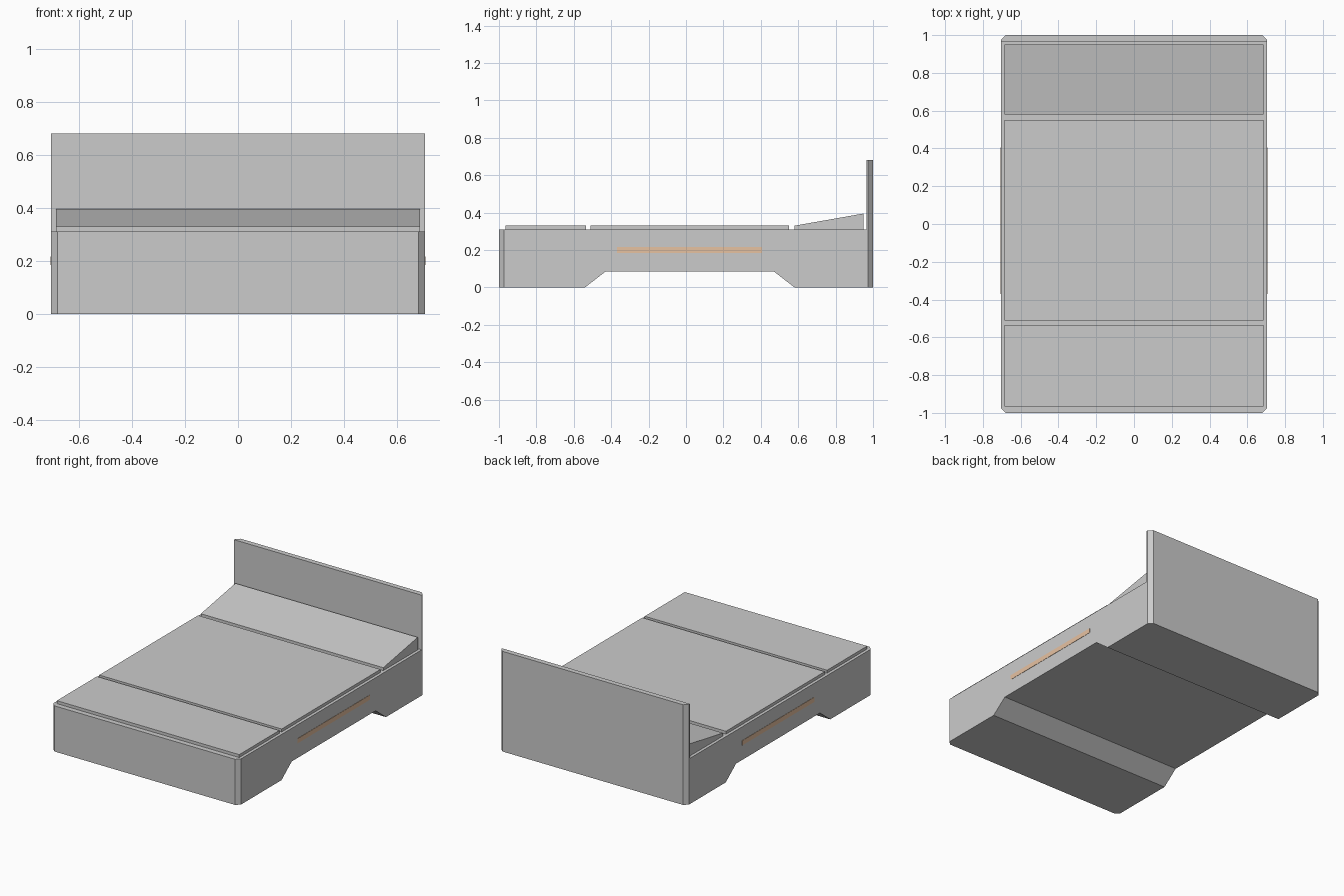
import bpy
import bmesh

cube = bpy.data.objects.get("Cube")
if cube:
    bpy.data.objects.remove(cube, do_unlink=True)


def material(name, color):
    mat = bpy.data.materials.new(name)
    mat.use_nodes = True
    mat.diffuse_color = (*color, 1)
    mat.node_tree.nodes["Principled BSDF"].inputs["Base Color"].default_value = (*color, 1)
    return mat


GREY = material("light grey", (0.6, 0.6, 0.6))
ORANGE = material("pale orange", (0.83, 0.56, 0.37))

HALF = 0.705      # half width of the frame
MATTRESS = 0.685  # half width of the mattress
DECK = 0.31       # top of the frame
PAD = 0.33        # top of the flat mattress parts


def prism(name, profile, x0, x1, mat, bevel_y=None):
    """Extrude a (y, z) profile along x; optionally chamfer the upright edges at bevel_y."""
    bm = bmesh.new()
    face = bm.faces.new([bm.verts.new((x0, y, z)) for y, z in profile])
    extruded = bmesh.ops.extrude_face_region(bm, geom=[face])["geom"]
    moved = [v for v in extruded if isinstance(v, bmesh.types.BMVert)]
    bmesh.ops.translate(bm, verts=moved, vec=(x1 - x0, 0, 0))
    bmesh.ops.recalc_face_normals(bm, faces=bm.faces)
    if bevel_y is not None:
        upright = [e for e in bm.edges
                   if all(abs(v.co.y - bevel_y) < 1e-4 for v in e.verts)
                   and abs(e.verts[0].co.x - e.verts[1].co.x) < 1e-4]
        bmesh.ops.bevel(bm, geom=upright, offset=0.026, segments=1,
                        affect='EDGES', clamp_overlap=True)
    mesh = bpy.data.meshes.new(name)
    bm.to_mesh(mesh)
    bm.free()
    mesh.materials.append(mat)
    obj = bpy.data.objects.new(name, mesh)
    bpy.context.collection.objects.link(obj)
    return obj


def box(y0, y1, z0, z1):
    return [(y0, z0), (y1, z0), (y1, z1), (y0, z1)]


# Frame with a raised middle underneath
prism("bed_frame",
      [(-1, 0), (-0.54, 0), (-0.43, 0.085), (0.47, 0.085), (0.58, 0),
       (0.965, 0), (0.965, DECK), (-1, DECK)],
      -HALF, HALF, GREY, bevel_y=-1)

# Tall headboard
prism("headboard", box(0.965, 1, 0, 0.68), -HALF, HALF, GREY, bevel_y=1)

# Mattress in three parts, the last one tilted up
prism("foot_mattress", box(-0.965, -0.535, DECK, PAD), -MATTRESS, MATTRESS, GREY)
prism("middle_mattress", box(-0.51, 0.55, DECK, PAD), -MATTRESS, MATTRESS, GREY)
prism("head_mattress",
      [(0.58, DECK), (0.95, DECK), (0.95, 0.395), (0.58, PAD)],
      -MATTRESS, MATTRESS, GREY)

# Coloured stripe on each side
for side, sign in (("left", 1), ("right", -1)):
    prism(side + "_stripe", box(-0.37, 0.405, 0.185, 0.217),
          sign * (HALF - 0.002), sign * (HALF + 0.002), ORANGE)
